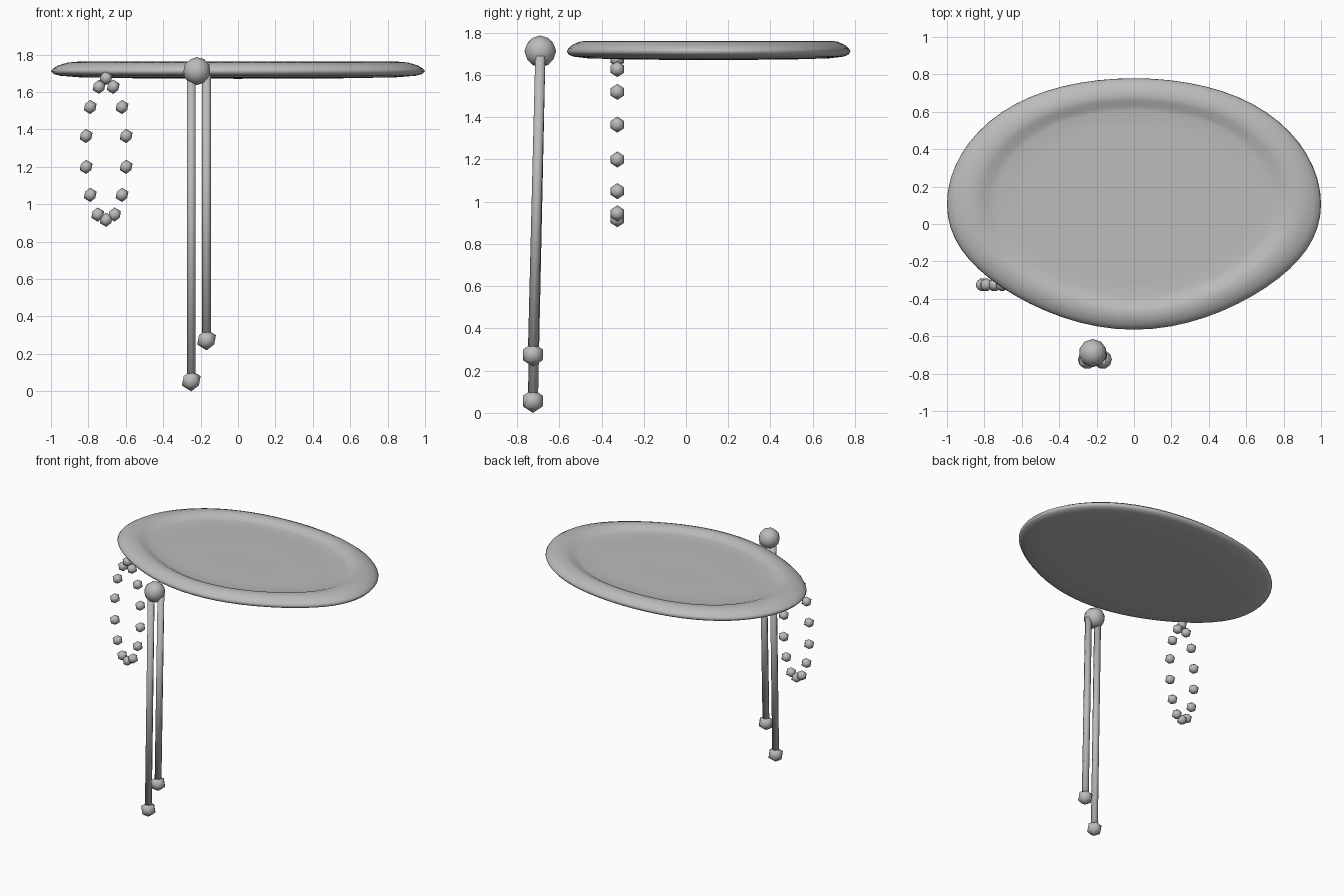
import bpy, bmesh, math
from mathutils import Vector

if "Cube" in bpy.data.objects:
    bpy.data.objects.remove(bpy.data.objects["Cube"])

grey = bpy.data.materials.new("mid grey")
grey.diffuse_color = (0.5, 0.5, 0.5, 1)
grey.use_nodes = True
grey.node_tree.nodes["Principled BSDF"].inputs["Base Color"].default_value = grey.diffuse_color


def finish(name, bm, angle=180):
    bmesh.ops.recalc_face_normals(bm, faces=bm.faces)
    mesh = bpy.data.meshes.new(name)
    bm.to_mesh(mesh)
    bm.free()
    mesh.materials.append(grey)
    for p in mesh.polygons:
        p.use_smooth = True
    ob = bpy.data.objects.new(name, mesh)
    bpy.context.collection.objects.link(ob)
    return ob


def ball(name, center, radius, detail=1):
    bm = bmesh.new()
    bmesh.ops.create_icosphere(bm, subdivisions=detail, radius=radius)
    bmesh.ops.translate(bm, verts=bm.verts, vec=center)
    return finish(name, bm)


def rod(name, start, end, radius, sides=8):
    a, b = Vector(start), Vector(end)
    bm = bmesh.new()
    bmesh.ops.create_cone(bm, cap_ends=True, segments=sides, radius1=radius,
                          radius2=radius, depth=(b - a).length)
    turn = (b - a).to_track_quat('Z', 'Y').to_matrix()
    bmesh.ops.rotate(bm, verts=bm.verts, matrix=turn)
    bmesh.ops.translate(bm, verts=bm.verts, vec=(a + b) / 2)
    return finish(name, bm)


# Oval dish: outline swept through (inset, height) rings from top to underside
def outline(t):
    pinch = (0.03 if math.sin(t) < 0 else 0.015) * math.sin(2 * t) ** 2
    return math.cos(t), 0.672 * math.sin(t) + pinch


RINGS = [(0.3, 1.738), (0.6, 1.736), (0.74, 1.734), (0.78, 1.74), (0.82, 1.756),
         (0.86, 1.762), (0.91, 1.758), (0.96, 1.743), (0.99, 1.725), (1.0, 1.711),
         (0.985, 1.696), (0.95, 1.687), (0.85, 1.679), (0.6, 1.674), (0.3, 1.672)]
N = 64
bm = bmesh.new()
loops = []
for s, z in RINGS:
    loop = []
    for i in range(N):
        x, y = outline(2 * math.pi * i / N)
        loop.append(bm.verts.new((x * s, 0.107 + y * s, z)))
    loops.append(loop)
for a, b in zip(loops, loops[1:]):
    for i in range(N):
        j = (i + 1) % N
        bm.faces.new((a[i], a[j], b[j], b[i]))
for loop, z in ((loops[0], 1.735), (loops[-1], 1.671)):
    hub = bm.verts.new((0, 0.107, z))
    for i in range(N):
        bm.faces.new((hub, loop[i], loop[(i + 1) % N]))
finish("oval_dish", bm)

# Hanging cords with a knot on top and a ball at each end
ball("top_knot", (-0.22, -0.69, 1.712), 0.075, 2)
for side, x, z in (("long", -0.25, 0.056), ("short", -0.168, 0.275)):
    rod(side + "_cord", (x, -0.69, 1.69), (x, -0.725, z), 0.024)
    ball(side + "_cord_end", (x, -0.725, z), 0.056)

# Bead loop hanging under the edge
BEADS = [(0, 1.675), (0.038, 1.628), (0.085, 1.52), (0.107, 1.365), (0.107, 1.2),
         (0.085, 1.05), (0.045, 0.945), (0, 0.917)]
for k, (dx, z) in enumerate(BEADS):
    for s in ((1, -1) if dx else (1,)):
        ball(f"bead_{k}_{'right' if s > 0 else 'left'}", (-0.705 + s * dx, -0.325, z), 0.038)
